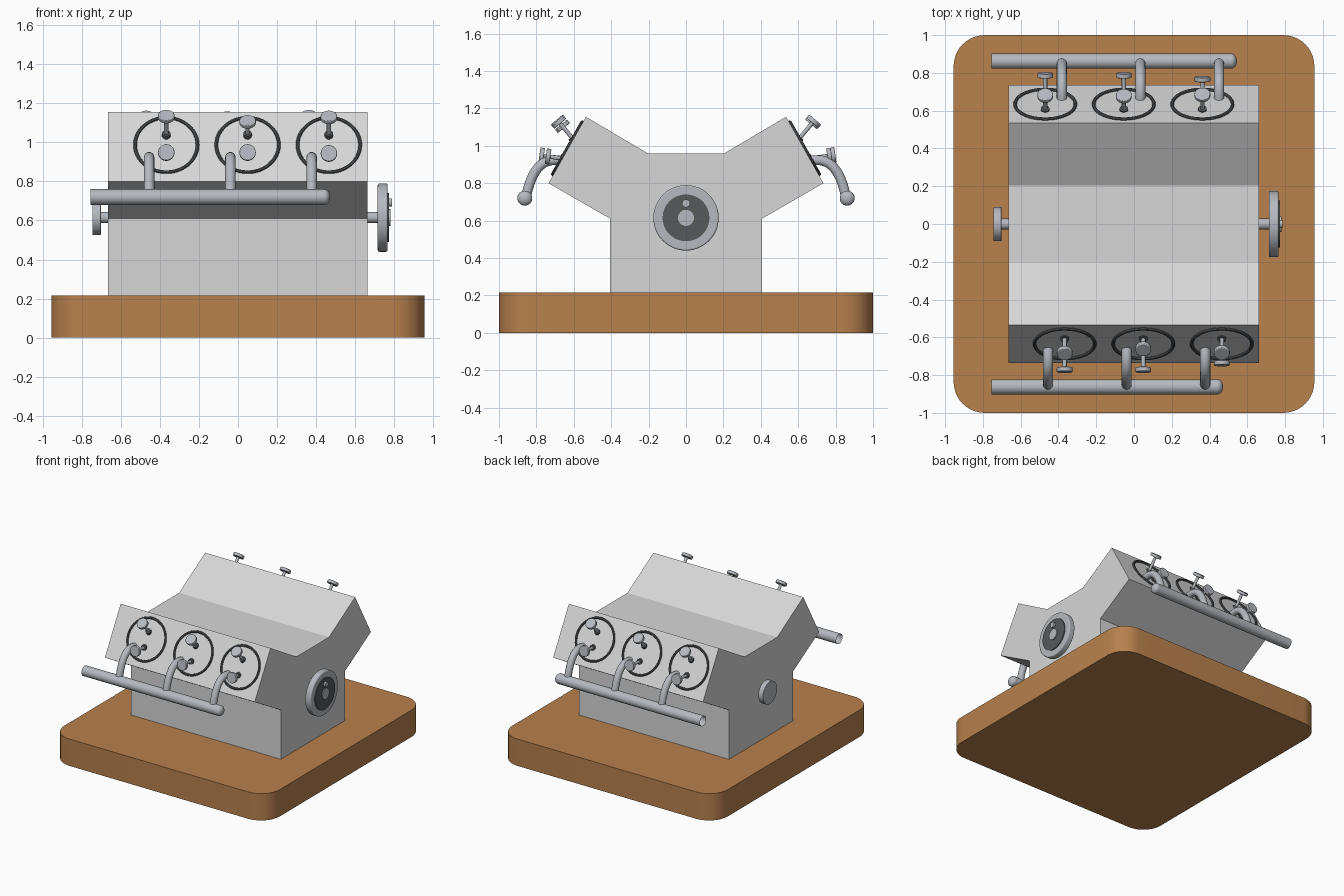
import bpy, bmesh, math
from mathutils import Vector

cube = bpy.data.objects.get("Cube")
if cube:
    bpy.data.objects.remove(cube, do_unlink=True)


def material(name, rgb):
    m = bpy.data.materials.new(name)
    m.use_nodes = True
    m.diffuse_color = (*rgb, 1)
    m.node_tree.nodes["Principled BSDF"].inputs["Base Color"].default_value = (*rgb, 1)
    return m


WOOD = material("brown wood", (0.48, 0.22, 0.075))
PAINT = material("light grey paint", (0.68, 0.68, 0.68))
STEEL = material("blue grey steel", (0.46, 0.49, 0.53))
DARK = material("dark steel", (0.09, 0.10, 0.105))


def finish(obj, name, mat, smooth=True):
    obj.name = name
    obj.data.materials.append(mat)
    bpy.ops.object.select_all(action='DESELECT')
    obj.select_set(True)
    bpy.context.view_layer.objects.active = obj
    if smooth:
        bpy.ops.object.shade_smooth_by_angle(angle=math.radians(35))
    return obj


def rod(name, start, end, radius, mat, sides=32, bevel=0):
    """Cylinder between two points."""
    a, b = Vector(start), Vector(end)
    bpy.ops.mesh.primitive_cylinder_add(vertices=sides, radius=radius, depth=(b - a).length,
                                        location=(a + b) / 2)
    obj = bpy.context.object
    obj.rotation_euler = (b - a).to_track_quat('Z', 'Y').to_euler()
    if bevel:
        mod = obj.modifiers.new("rounded rim", 'BEVEL')
        mod.width, mod.segments = bevel, 3
    return finish(obj, name, mat)


def open_end(obj, radius, rim, depth):
    """Hollow the cap on the local -z end of a rod."""
    bm = bmesh.new()
    bm.from_mesh(obj.data)
    cap = min(bm.faces, key=lambda f: f.calc_center_median().z)
    bmesh.ops.inset_region(bm, faces=[cap], thickness=rim)
    bmesh.ops.translate(bm, verts=cap.verts, vec=(0, 0, depth))
    bm.to_mesh(obj.data)
    bm.free()


# Wooden stand with rounded corners
bpy.ops.mesh.primitive_cube_add(size=1, location=(0, 0, 0.1075))
stand = bpy.context.object
stand.data.transform(((1.91, 0, 0, 0), (0, 2, 0, 0), (0, 0, 0.215, 0), (0, 0, 0, 1)))
bm = bmesh.new()
bm.from_mesh(stand.data)
corners = [e for e in bm.edges if abs(e.verts[0].co.z - e.verts[1].co.z) > 0.1]
bmesh.ops.bevel(bm, geom=corners, offset=0.165, segments=10, profile=0.5, affect='EDGES')
bm.to_mesh(stand.data)
bm.free()
finish(stand, "wooden_stand", WOOD)

# V-shaped block, extruded from its half profile
half = [(0.405, 0.215), (0.405, 0.61), (0.735, 0.80), (0.535, 1.155), (0.205, 0.96)]
profile = half + [(-y, z) for y, z in reversed(half)]
bm = bmesh.new()
face = bm.faces.new([bm.verts.new((-0.665, y, z)) for y, z in profile])
ext = bmesh.ops.extrude_face_region(bm, geom=[face])
bmesh.ops.translate(bm, vec=(1.328, 0, 0),
                    verts=[g for g in ext["geom"] if isinstance(g, bmesh.types.BMVert)])
bmesh.ops.recalc_face_normals(bm, faces=bm.faces)
mesh = bpy.data.meshes.new("engine_block")
bm.to_mesh(mesh)
bm.free()
block = bpy.data.objects.new("engine_block", mesh)
bpy.context.collection.objects.link(block)
finish(block, "engine_block", PAINT, smooth=False)


def valve(name, x, s, foot, angle, length):
    """Stem with a disc head and a small guide at the bank face."""
    a = math.radians(angle)
    d = Vector((0, s * math.cos(a), math.sin(a)))
    p = Vector((x, s * foot[0], foot[1]))
    rod(name + "_stem", p - d * 0.02, p + d * (length - 0.01), 0.011, STEEL, 16)
    rod(name + "_guide", p - d * 0.02, p + d * 0.012, 0.022, DARK, 20)
    rod(name + "_head", p + d * (length - 0.024), p + d * length, 0.042, STEEL, 32, 0.004)


def branch_pipe(name, x, s):
    """Curved pipe from the bank face down to the manifold."""
    cu = bpy.data.curves.new(name, 'CURVE')
    cu.dimensions = '3D'
    cu.bevel_depth, cu.bevel_resolution, cu.resolution_u = 0.027, 5, 14
    cu.use_fill_caps = True
    sp = cu.splines.new('BEZIER')
    sp.bezier_points.add(1)
    ends = [((0.65, 0.915), (0.78, 0.955)), ((0.857, 0.72), (0.83, 0.85))]
    for i, (bp, (co, pull)) in enumerate(zip(sp.bezier_points, ends)):
        bp.handle_left_type = bp.handle_right_type = 'FREE'
        here, there = Vector((x, s * co[0], co[1])), Vector((x, s * pull[0], pull[1]))
        bp.co = here
        bp.handle_right = there if i == 0 else 2 * here - there
        bp.handle_left = 2 * here - there if i == 0 else there
    obj = bpy.data.objects.new(name, cu)
    bpy.context.collection.objects.link(obj)
    bpy.ops.object.select_all(action='DESELECT')
    obj.select_set(True)
    bpy.context.view_layer.objects.active = obj
    bpy.ops.object.convert(target='MESH')
    finish(bpy.context.object, name, STEEL)


# Two banks: rings, valves, branch pipes and manifold
banks = [("front", -1, -0.367, (0.135, 0.10, 0.13), (0.125, 0.125, 0.09)),
         ("back", 1, -0.47, (0.13, 0.125, 0.135), (0.14, 0.14, 0.12))]
for side, s, first, upper, lower in banks:
    normal = Vector((0, s * 0.87, 0.49))
    for i in range(3):
        x = first + 0.416 * i
        tag = f"{side}_{i + 1}"
        bpy.ops.mesh.primitive_torus_add(
            major_radius=0.16, minor_radius=0.009, major_segments=48, minor_segments=8,
            location=Vector((x, s * 0.631, 0.985)) + normal * 0.004,
            rotation=normal.to_track_quat('Z', 'Y').to_euler())
        finish(bpy.context.object, "cylinder_ring_" + tag, DARK)
        valve("upper_valve_" + tag, x, s, (0.604, 1.037), 50, upper[i])
        valve("lower_valve_" + tag, x, s, (0.66, 0.932), 8, lower[i])
        branch_pipe("branch_pipe_" + tag, x + s * 0.088, s)
    end = x + s * 0.088 + 0.065
    y = s * 0.862
    pipe = rod("manifold_" + side, (-0.755, y, 0.72), (end, y, 0.72), 0.04, STEEL)
    open_end(pipe, 0.04, 0.007, 0.15)
    bpy.ops.mesh.primitive_uv_sphere_add(segments=32, ring_count=16, radius=0.04,
                                         location=(end, y, 0.72), rotation=(0, math.pi / 2, 0))
    bpy.context.object.scale.z = 0.75
    finish(bpy.context.object, "manifold_cap_" + side, STEEL)

# Crankshaft parts on both ends
Z = 0.615


def axle_part(name, x0, x1, radius, mat, z=Z, bevel=0):
    rod(name, (x0, 0, z), (x1, 0, z), radius, mat, 48, bevel)


axle_part("left_shaft", 0.64, 0.73, 0.028, STEEL)
axle_part("flywheel", 0.715, 0.766, 0.175, STEEL, bevel=0.008)
axle_part("flywheel_plate", 0.764, 0.773, 0.125, DARK)
axle_part("flywheel_hub", 0.76, 0.78, 0.043, STEEL)
axle_part("flywheel_pin", 0.76, 0.787, 0.021, STEEL, z=0.692)
axle_part("right_shaft", -0.72, -0.64, 0.028, STEEL)
axle_part("right_pulley", -0.745, -0.702, 0.09, STEEL, bevel=0.003)
